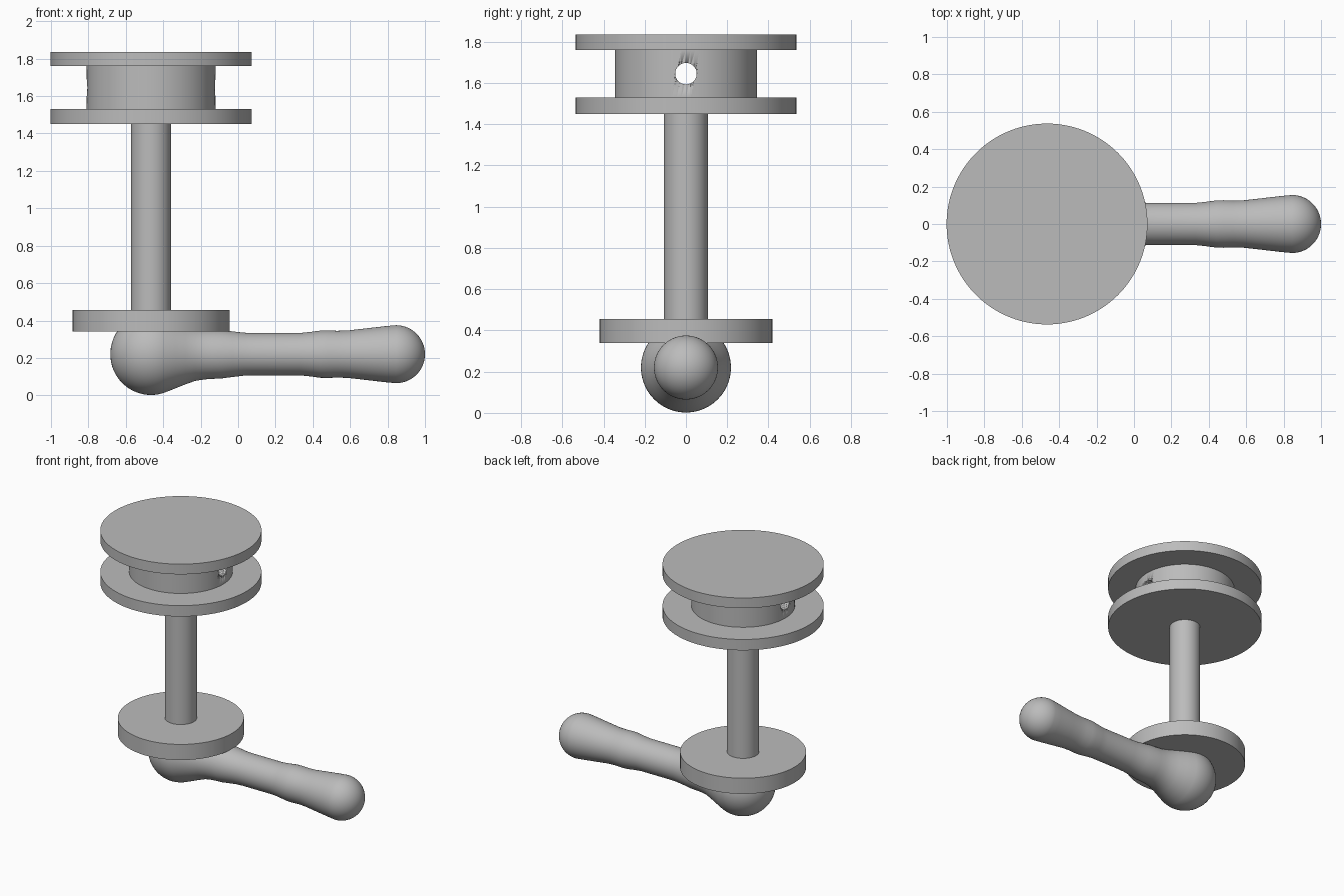
import bpy
import math
from mathutils import Matrix

if "Cube" in bpy.data.objects:
    bpy.data.objects.remove(bpy.data.objects["Cube"], do_unlink=True)

AXIS_X = -0.465     # vertical axis of the spool
HANDLE_Z = 0.22     # height of the handle axis
SEGMENTS = 96

grey = bpy.data.materials.new("plain grey")
grey.use_nodes = True
colour = (0.5, 0.5, 0.5, 1)
grey.diffuse_color = colour
grey.node_tree.nodes["Principled BSDF"].inputs["Base Color"].default_value = colour


def lathe(name, profile, placement, angle=30):
    """Revolve (radius, height) points about local z; zero radius closes an end."""
    verts, faces, rings = [], [], []
    for r, h in profile:
        count = 1 if r < 1e-5 else SEGMENTS
        rings.append((len(verts), count))
        for i in range(count):
            a = math.tau * i / SEGMENTS
            verts.append((r * math.cos(a), r * math.sin(a), h))
    for (a, na), (b, nb) in zip(rings, rings[1:]):
        for i in range(SEGMENTS):
            j = (i + 1) % SEGMENTS
            quad = [a + i % na, a + j % na, b + j % nb, b + i % nb]
            faces.append(list(dict.fromkeys(quad)))
    mesh = bpy.data.meshes.new(name)
    mesh.from_pydata(verts, [], faces)
    mesh.transform(placement)
    mesh.materials.append(grey)
    obj = bpy.data.objects.new(name, mesh)
    bpy.context.collection.objects.link(obj)
    bpy.ops.object.select_all(action='DESELECT')
    obj.select_set(True)
    bpy.context.view_layer.objects.active = obj
    bpy.ops.object.shade_smooth_by_angle(angle=math.radians(angle))
    return obj


def disc(name, radius, bottom, top):
    profile = [(0, bottom), (radius, bottom), (radius, top), (0, top)]
    return lathe(name, profile, Matrix.Translation((AXIS_X, 0, 0)))


along_x = Matrix.Translation((0, 0, HANDLE_Z)) @ Matrix.Rotation(math.pi / 2, 4, 'Y')

# Spool: two flanges around a hub
disc("top_flange", 0.537, 1.76, 1.835)
disc("lower_flange", 0.537, 1.45, 1.53)
hub = disc("spool_hub", 0.345, 1.53, 1.76)

# Cross hole through the hub
cutter = lathe("hole_cutter", [(0, -1.2), (0.052, -1.2), (0.052, 0.3), (0, 0.3)],
               Matrix.Translation((0, 0, 1.645 - HANDLE_Z)) @ along_x)
cutter.hide_render = True
cutter.hide_viewport = True
hole = hub.modifiers.new("cross_hole", 'BOOLEAN')
hole.operation = 'DIFFERENCE'
hole.solver = 'EXACT'
hole.object = cutter

# Shaft and base plate
disc("shaft", 0.107, 0.44, 1.46)
disc("base_plate", 0.42, 0.34, 0.455)

# Handle: round knuckle, waisted grip and round tip
BALL, TIP, TIP_X = 0.218, 0.155, 0.845
knuckle = [(BALL * math.sin(t), AXIS_X - BALL * math.cos(t))
           for t in (math.radians(6 * i) for i in range(19))]
grip = [(0.183, -0.335), (0.161, -0.28), (0.143, -0.23), (0.135, -0.18), (0.132, -0.14),
        (0.130, -0.09), (0.122, -0.03), (0.115, 0.03), (0.113, 0.08), (0.113, 0.33),
        (0.118, 0.38), (0.126, 0.44), (0.127, 0.48), (0.125, 0.53), (0.127, 0.59),
        (0.135, 0.66), (0.150, 0.79)]
tip = [(TIP * math.cos(t), TIP_X + TIP * math.sin(t))
       for t in (math.radians(6 * i) for i in range(16))]
lathe("crank_handle", knuckle + grip + tip, along_x, angle=60)
